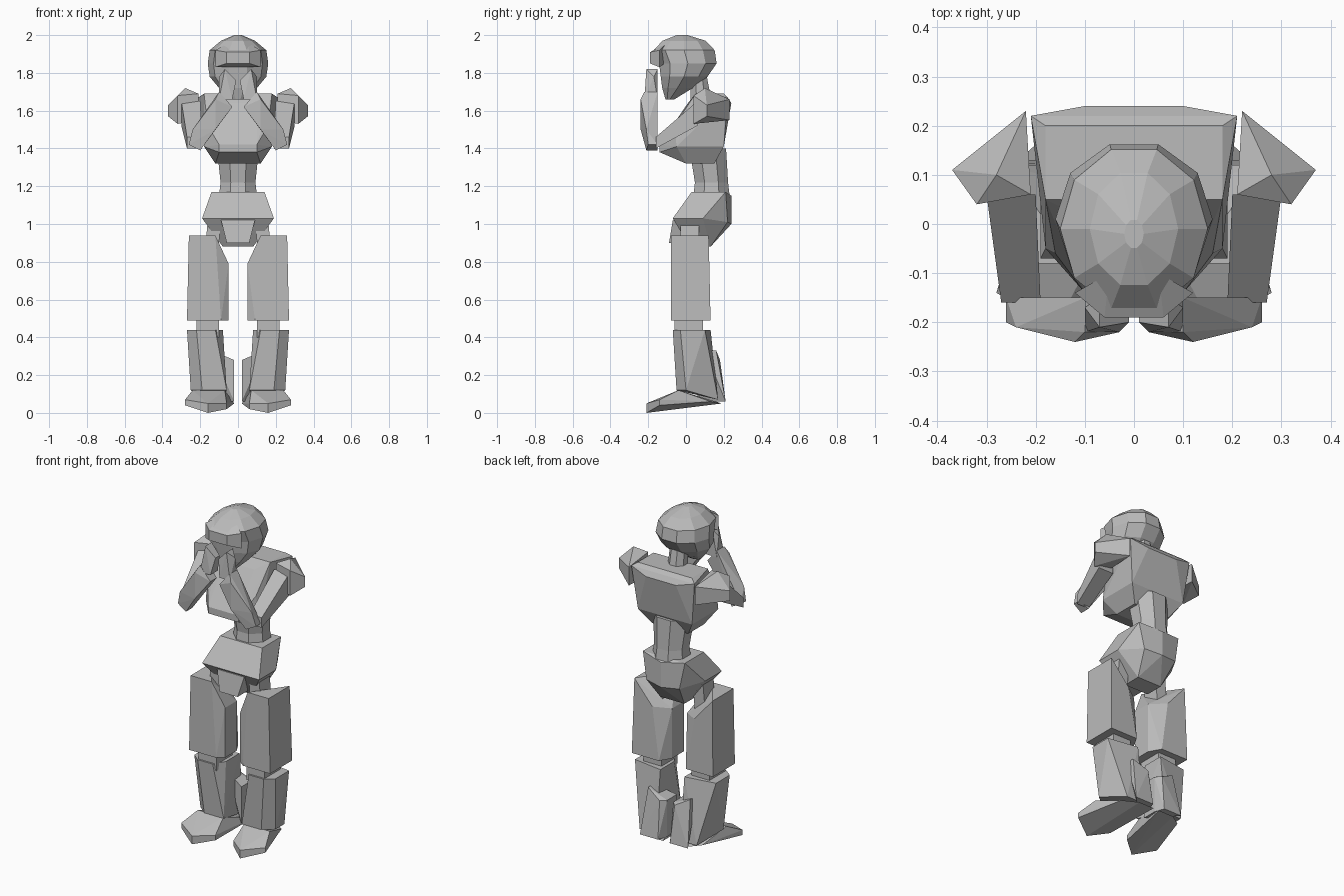
import bpy
import bmesh
from math import sin, cos, pi

cube = bpy.data.objects.get("Cube")
if cube:
    bpy.data.objects.remove(cube, do_unlink=True)

grey = bpy.data.materials.new("plain grey")
grey.use_nodes = True
colour = (.5, .5, .5, 1)
grey.diffuse_color = colour
grey.node_tree.nodes["Principled BSDF"].inputs["Base Color"].default_value = colour


def finish(name, bm):
    """Turn a bmesh into a flat shaded object."""
    bmesh.ops.recalc_face_normals(bm, faces=bm.faces)
    mesh = bpy.data.meshes.new(name)
    bm.to_mesh(mesh)
    bm.free()
    mesh.materials.append(grey)
    obj = bpy.data.objects.new(name, mesh)
    bpy.context.collection.objects.link(obj)


def corners(x, y, z):
    """Corner points of a point, edge, rectangle or box; pairs are ranges."""
    ranges = [value if isinstance(value, tuple) else (value,) for value in (x, y, z)]
    return [(a, b, c) for a in ranges[0] for b in ranges[1] for c in ranges[2]]


def hull(name, points):
    """Faceted solid wrapped around a few corner points."""
    bm = bmesh.new()
    for point in points:
        bm.verts.new(point)
    result = bmesh.ops.convex_hull(bm, input=bm.verts)
    inside = [item for item in result["geom_interior"] if isinstance(item, bmesh.types.BMVert)]
    bmesh.ops.delete(bm, geom=inside, context="VERTS")
    bmesh.ops.dissolve_limit(bm, angle_limit=pi / 60, verts=bm.verts, edges=bm.edges)
    finish(name, bm)


def flip(points):
    return [(-x, y, z) for x, y, z in points]


def centre(name, *groups):
    """Solid that is symmetric about the middle plane."""
    half = sum(groups, [])
    hull(name, half + flip(half))


def pair(name, *groups):
    """One solid on the left and its twin on the right."""
    points = sum(groups, [])
    hull("left_" + name, points)
    hull("right_" + name, flip(points))


def loft(name, sides, rings):
    """Stack of polygon rings given as height, half width, front and back."""
    bm = bmesh.new()
    loops = []
    for z, width, front, back in rings:
        middle, depth = (front + back) / 2, (back - front) / 2
        angles = [2 * pi * (i + .5) / sides for i in range(sides)]
        loops.append([
            bm.verts.new((width * sin(angle), middle - depth * cos(angle), z))
            for angle in angles
        ])
    for low, high in zip(loops, loops[1:]):
        for i in range(sides):
            j = (i + 1) % sides
            bm.faces.new((low[i], low[j], high[j], high[i]))
    bm.faces.new(loops[0])
    bm.faces.new(loops[-1])
    finish(name, bm)


# Head: rounded skull, overhanging brow and neck
loft("head", sides=10, rings=[
    (1.66, .04, -.11, -.06),
    (1.72, .1, -.13, .04),
    (1.78, .15, -.14, .12),
    (1.85, .16, -.15, .17),
    (1.92, .15, -.18, .16),
    (1.97, .09, -.13, .11),
    (2, .02, -.05, .01),
])
centre(
    "brow",
    corners(x=.06, y=-.19, z=(1.85, 1.91)),
    corners(x=.12, y=-.14, z=(1.83, 1.92)),
    corners(x=.05, y=-.1, z=(1.86, 1.96)),
)
loft("neck", sides=8, rings=[
    (1.6, .06, .02, .15),
    (1.8, .05, .02, .11),
])

# Trunk: deep chest, narrow waist and flared pelvis
centre(
    "chest",
    corners(x=.18, y=(.05, .2), z=1.69),
    corners(x=.21, y=.22, z=1.67),
    corners(x=.1, y=(.01, .24), z=1.64),
    corners(x=.16, y=-.06, z=1.52),
    corners(x=.1, y=-.14, z=(1.38, 1.42)),
    corners(x=.18, y=(-.05, .2), z=1.41),
    corners(x=.12, y=(0, .15), z=1.32),
)
loft("waist", sides=8, rings=[
    (1.14, .11, .03, .24),
    (1.22, .1, .04, .23),
    (1.4, .12, .01, .22),
])
centre(
    "pelvis",
    corners(x=.14, y=(.03, .21), z=1.17),
    corners(x=0, y=.24, z=(1, 1.15)),
    corners(x=.19, y=(-.07, .09), z=1.03),
    corners(x=.11, y=.22, z=1.01),
    corners(x=.08, y=(.02, .13), z=.88),
)
centre(
    "crotch",
    corners(x=.09, y=(-.07, .1), z=1.02),
    corners(x=.06, y=(-.09, .05), z=.9),
)

# Shoulder pads and folded arms with hands raised to the face
pair(
    "shoulder_pad",
    corners(x=.22, y=.23, z=(1.55, 1.66)),
    corners(x=.21, y=.06, z=(1.55, 1.69)),
    corners(x=.28, y=.1, z=1.72),
    corners(x=.32, y=.04, z=(1.53, 1.68)),
    corners(x=.37, y=.11, z=(1.57, 1.63)),
)
pair(
    "upper_arm",
    corners(x=(.2, .3), y=.06, z=(1.52, 1.65)),
    corners(x=(.19, .27), y=-.16, z=(1.4, 1.46)),
)
pair(
    "forearm",
    corners(x=.2, y=(-.21, -.15), z=1.39),
    corners(x=.26, y=(-.2, -.15), z=1.42),
    corners(x=.24, y=-.21, z=1.5),
    corners(x=.12, y=-.24, z=(1.5, 1.66)),
    corners(x=.1, y=(-.22, -.15), z=1.7),
    corners(x=.03, y=(-.22, -.16), z=1.62),
)
pair(
    "hand",
    corners(x=(.03, .1), y=(-.22, -.15), z=1.66),
    corners(x=.01, y=(-.2, -.16), z=1.76),
    corners(x=.07, y=(-.21, -.15), z=1.82),
    corners(x=.1, y=-.17, z=1.78),
)

# Legs: hip rods, boxy thighs, knees and shins
pair(
    "hip_rod",
    corners(x=(.09, .16), y=(-.03, .07), z=1.02),
    corners(x=(.11, .18), y=(-.03, .07), z=.8),
)
pair(
    "thigh",
    corners(x=(.12, .26), y=-.08, z=.94),
    corners(x=.26, y=.12, z=.94),
    corners(x=.05, y=(-.05, .06), z=(.49, .79)),
    corners(x=.14, y=.12, z=.8),
    corners(x=(.09, .27), y=(-.08, .13), z=.49),
)
pair("knee", corners(x=(.1, .22), y=(-.06, .09), z=(.4, .51)))
pair(
    "shin",
    corners(x=(.12, .22), y=-.07, z=.44),
    corners(x=.27, y=(-.03, .1), z=.44),
    corners(x=.08, y=(0, .13), z=.44),
    corners(x=(.06, .19), y=-.05, z=.12),
    corners(x=.25, y=0, z=.12),
    corners(x=(.08, .19), y=.17, z=.07),
)

# Calf fins, with the heels turned in, and splayed feet
pair(
    "heel_fin",
    corners(x=.02, y=(.06, .15), z=(.06, .28)),
    corners(x=.05, y=.18, z=.28),
    corners(x=.14, y=(.1, .16), z=.33),
    corners(x=(.04, .16), y=.21, z=.06),
)
pair(
    "foot",
    corners(x=.28, y=-.14, z=(.04, .07)),
    corners(x=.16, y=-.21, z=(0, .05)),
    corners(x=.06, y=-.13, z=(.02, .05)),
    corners(x=(.07, .24), y=-.04, z=.12),
    corners(x=.2, y=.13, z=.06),
    corners(x=(.02, .12), y=.19, z=.05),
)
